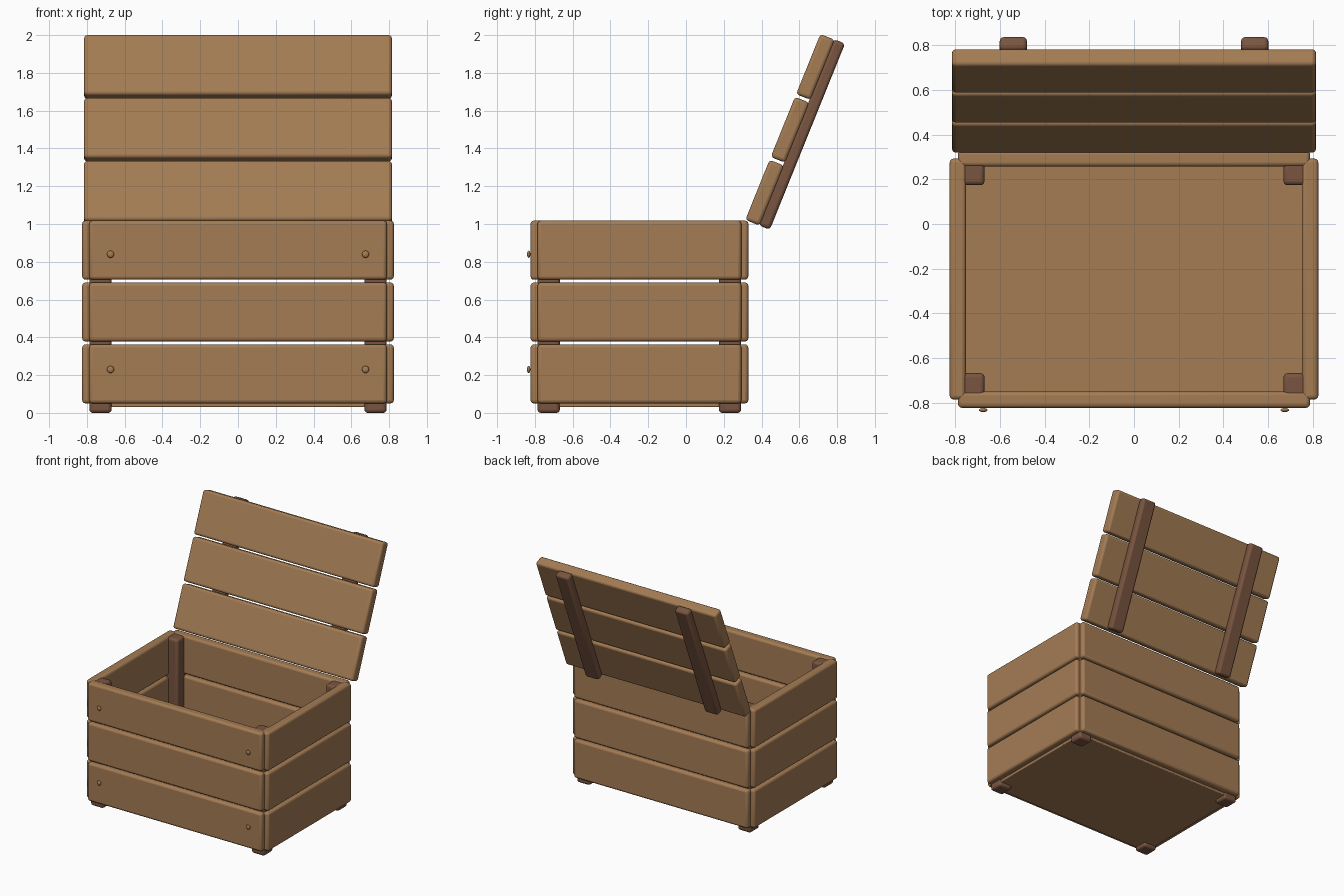
import bpy, math
from mathutils import Matrix, Vector

if "Cube" in bpy.data.objects:
    bpy.data.objects.remove(bpy.data.objects["Cube"])


def material(name, rgb):
    m = bpy.data.materials.new(name)
    m.diffuse_color = (*rgb, 1)
    m.use_nodes = True
    m.node_tree.nodes["Principled BSDF"].inputs["Base Color"].default_value = m.diffuse_color
    return m


WOOD = material("light_wood", (0.37, 0.2, 0.088))
DARK = material("dark_wood", (0.19, 0.09, 0.052))


def box(name, lo, hi, mat, bevel=0.018, frame=None):
    """Rounded block between two corners, optionally placed in a tilted frame."""
    lo, hi = Vector(lo), Vector(hi)
    bpy.ops.mesh.primitive_cube_add(size=1)
    o = bpy.context.object
    o.name = name
    size = hi - lo
    o.data.transform(Matrix.Translation((lo + hi) / 2) @ Matrix.Diagonal((*size, 1)))
    o.data.materials.append(mat)
    b = o.modifiers.new("rounded_edges", 'BEVEL')
    b.width = bevel
    b.segments = 3
    if frame is not None:
        o.matrix_world = frame
    bpy.ops.object.shade_smooth_by_angle(angle=math.radians(35))
    return o


# Box outline: outer half width, front and back
X, YF, YB, T = 0.825, -0.823, 0.33, 0.073
INSET = 0.037

# Three rows of wall boards
for i in range(3):
    z0 = 0.05 + i * 0.3275
    z1 = z0 + 0.313
    box(f"front_board_{i+1}", (-X + INSET, YF, z0), (X - INSET, YF + T, z1), WOOD)
    box(f"back_board_{i+1}", (-X + INSET, YB - T, z0), (X - INSET, YB, z1), WOOD)
    for side, s in (("left", -1), ("right", 1)):
        a, b = sorted((s * X, s * (X - T)))
        box(f"{side}_board_{i+1}", (a, YF + INSET, z0), (b, YB - INSET, z1), WOOD)

# Floor panel
box("floor", (-0.775, -0.775, 0.03), (0.775, 0.28, 0.09), WOOD, 0.006)

# Corner posts that also form the feet
P = 0.118
for side, s in (("left", -1), ("right", 1)):
    a, b = sorted((s * 0.787, s * (0.787 - P)))
    box(f"front_{side}_post", (a, -0.786, 0), (b, -0.786 + P, 1.012), DARK)
    box(f"back_{side}_post", (a, 0.292 - P, 0), (b, 0.292, 1.012), DARK)

# Flattened nail heads on the top and bottom front boards
for side, s in (("left", -1), ("right", 1)):
    for level, z in (("lower", 0.23), ("upper", 0.84)):
        bpy.ops.mesh.primitive_uv_sphere_add(segments=16, ring_count=8, radius=1)
        o = bpy.context.object
        o.name = f"{level}_{side}_nail"
        o.data.transform(Matrix.Translation((s * 0.675, -0.833, z))
                         @ Matrix.Diagonal((0.019, 0.009, 0.019, 1)))
        o.data.materials.append(WOOD)
        bpy.ops.object.shade_smooth()

# Open lid, tilted back: local z runs up the lid, local y through it
lid = Matrix.Translation((0, 0.314, 1.022)) @ Matrix.Rotation(math.radians(-22), 4, 'X')
for i in range(3):
    z0 = i * 0.359
    box(f"lid_board_{i+1}", (-0.815, 0, z0), (0.815, 0.082, z0 + 0.343), WOOD, frame=lid)
for side, s in (("left", -1), ("right", 1)):
    box(f"{side}_lid_batten", (s * 0.54 - 0.061, 0.077, 0),
        (s * 0.54 + 0.061, 0.14, 1.063), DARK, frame=lid)
